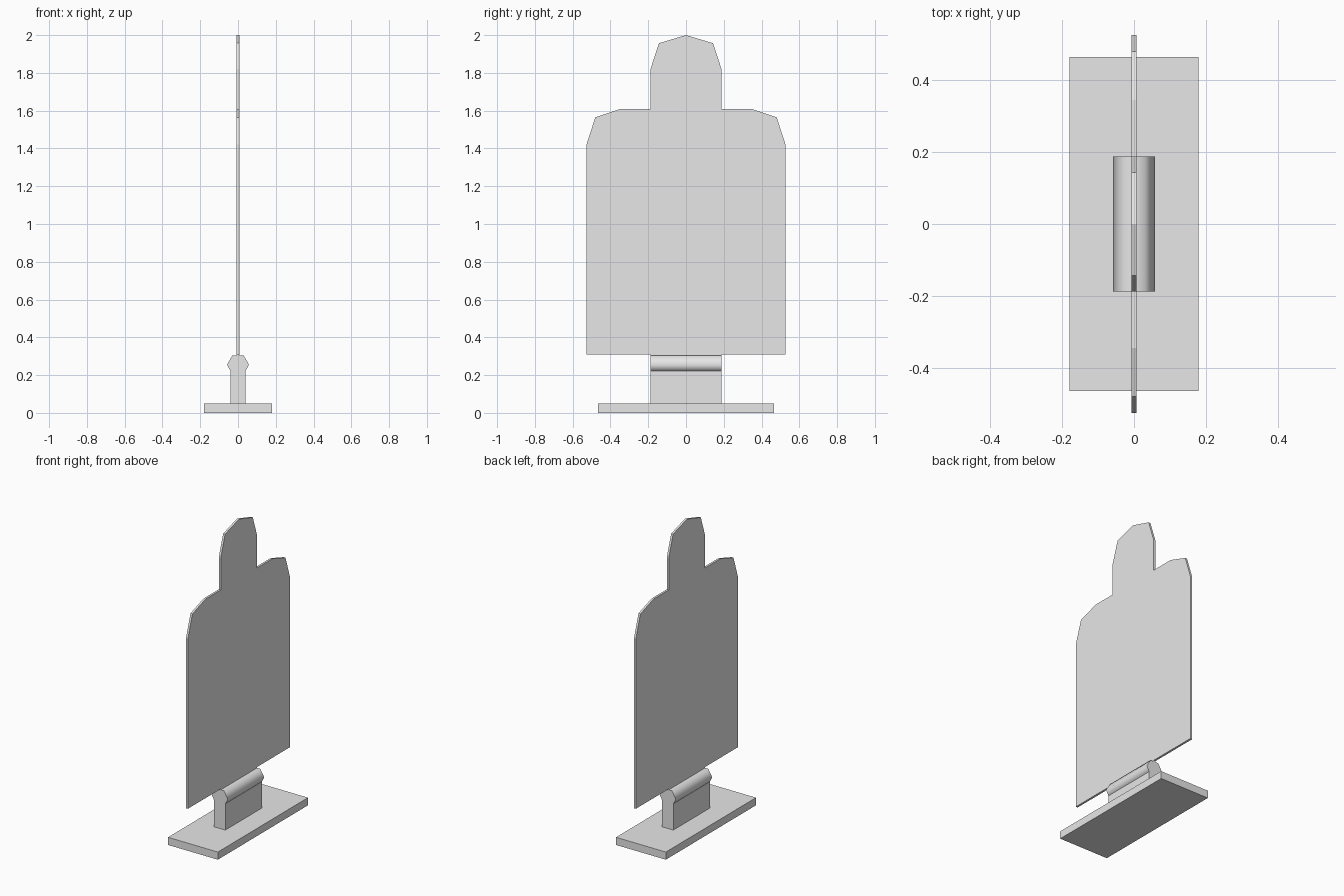
import bpy
import bmesh
from math import radians
from mathutils import Vector

cube = bpy.data.objects.get("Cube")
if cube:
    bpy.data.objects.remove(cube, do_unlink=True)

# One plain grey for every part
grey = bpy.data.materials.new("light_grey")
grey.use_nodes = True
colour = (0.8, 0.8, 0.8, 1)
grey.diffuse_color = colour
grey.node_tree.nodes["Principled BSDF"].inputs["Base Color"].default_value = colour


def prism(name, points, depth):
    """Extrude an outline of 3D points along depth, centred on the outline."""
    bm = bmesh.new()
    depth = Vector(depth)
    face = bm.faces.new([bm.verts.new(Vector(p) - depth / 2) for p in points])
    extruded = bmesh.ops.extrude_face_region(bm, geom=[face])["geom"]
    moved = [g for g in extruded if isinstance(g, bmesh.types.BMVert)]
    bmesh.ops.translate(bm, verts=moved, vec=depth)
    bmesh.ops.recalc_face_normals(bm, faces=bm.faces)
    mesh = bpy.data.meshes.new(name)
    bm.to_mesh(mesh)
    bm.free()
    mesh.materials.append(grey)
    obj = bpy.data.objects.new(name, mesh)
    bpy.context.collection.objects.link(obj)
    return obj


def box(name, half_x, half_y, low, high):
    outline = [(-half_x, 0, low), (half_x, 0, low), (half_x, 0, high), (-half_x, 0, high)]
    return prism(name, outline, (0, 2 * half_y, 0))


# Base slab and upright post
box("base", 0.18, 0.465, 0, 0.05)
box("post", 0.04, 0.188, 0.05, 0.225)

# Smooth six-sided hinge barrel across the post
half = [(0.038, 0.218), (0.058, 0.255), (0.03, 0.304)]
ring = half + [(-x, z) for x, z in reversed(half)]
barrel = prism("hinge_barrel", [(x, 0, z) for x, z in ring], (0, 0.376, 0))
bpy.ops.object.select_all(action="DESELECT")
barrel.select_set(True)
bpy.context.view_layer.objects.active = barrel
bpy.ops.object.shade_smooth_by_angle(angle=radians(75))

# Thin silhouette plate, with a tab seated in the barrel
side = [(0.188, 0.27), (0.188, 0.31), (0.527, 0.31), (0.527, 1.42), (0.48, 1.565),
        (0.345, 1.61), (0.188, 1.61), (0.188, 1.82), (0.143, 1.957)]
outline = side + [(0, 2)] + [(-y, z) for y, z in reversed(side)]
prism("target_plate", [(0, y, z) for y, z in outline], (0.014, 0, 0))
